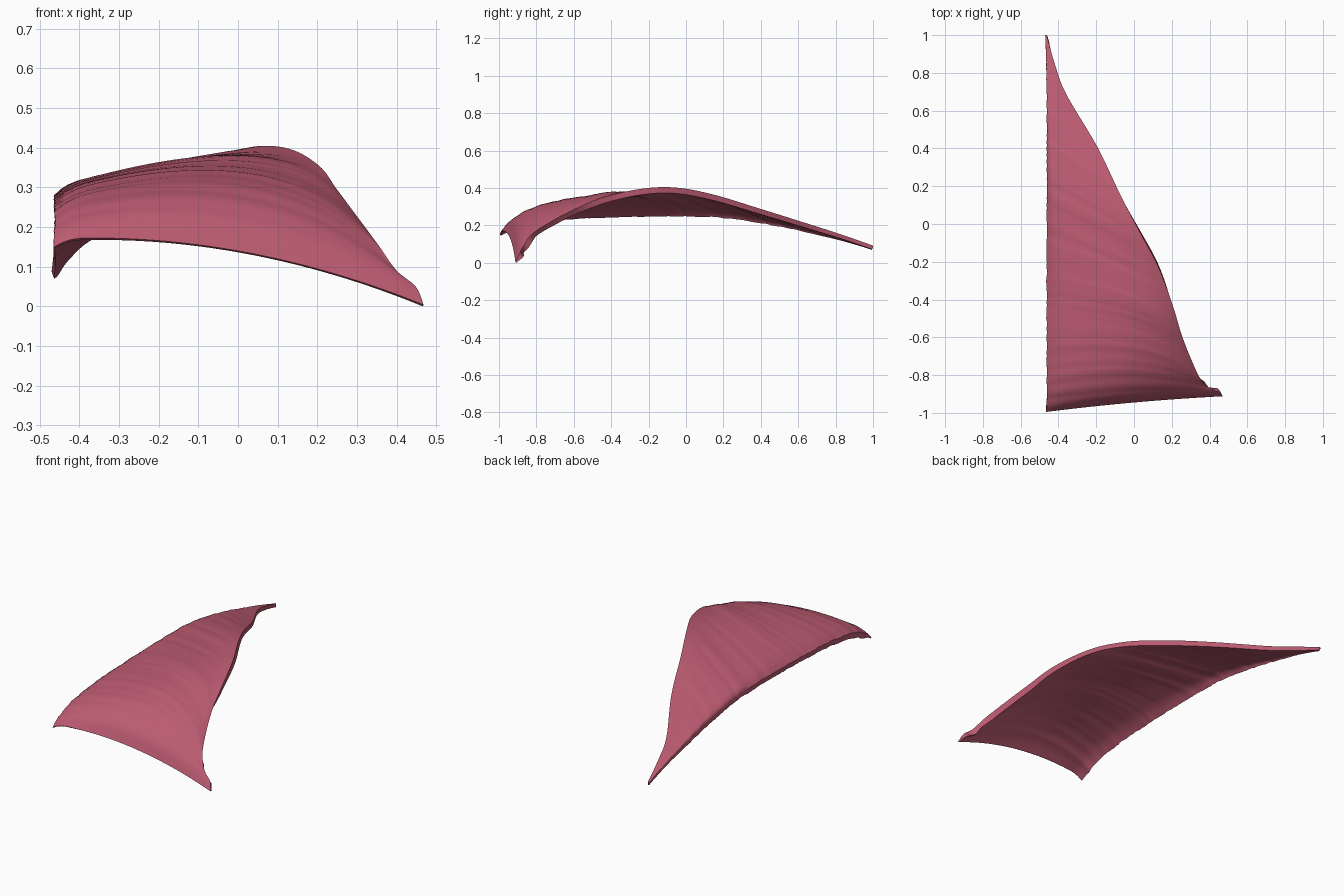
import bpy, bmesh, math, random
from mathutils import Vector

if "Cube" in bpy.data.objects:
    bpy.data.objects.remove(bpy.data.objects["Cube"])

random.seed(4)

# Fibre rows from front to back: right end, middle, left end
ROWS = [
    ((.468, -.912, .012), (0, -.945, .148), (-.465, -.995, .178)),
    ((.448, -.89, .058), (0, -.90, .232), (-.465, -.945, .22)),
    ((.40, -.87, .098), (.02, -.80, .295), (-.465, -.84, .26)),
    ((.352, -.82, .165), (.02, -.68, .337), (-.465, -.68, .285)),
    ((.30, -.71, .235), (0, -.55, .362), (-.465, -.50, .298)),
    ((.25, -.58, .302), (-.02, -.42, .386), (-.465, -.33, .304)),
    ((.205, -.43, .362), (-.08, -.28, .386), (-.465, -.15, .307)),
    ((.13, -.23, .405), (-.14, -.10, .378), (-.465, .05, .307)),
    ((.035, -.05, .41), (-.20, .08, .362), (-.465, .22, .297)),
    ((-.07, .15, .372), (-.27, .27, .325), (-.465, .40, .267)),
    ((-.195, .41, .293), (-.33, .48, .264), (-.465, .57, .228)),
    ((-.36, .69, .205), (-.41, .72, .192), (-.465, .75, .175)),
    ((-.42, .85, .153), (-.442, .865, .146), (-.466, .88, .136)),
    ((-.462, 1.0, .10), (-.466, 1.0, .098), (-.47, 1.0, .096)),
]
SUB, NU = 10, 40
LAST = (len(ROWS) - 1) * SUB


def spline(points, t):
    """Catmull-Rom point at t, measured in control points."""
    i = min(int(t), len(points) - 2)
    f = t - i
    p = [Vector(points[min(max(k, 0), len(points) - 1)]) for k in range(i - 1, i + 3)]
    return 0.5 * (2 * p[1] + (p[2] - p[0]) * f
                  + (2 * p[0] - 5 * p[1] + 4 * p[2] - p[3]) * f * f
                  + (3 * p[1] - p[0] - 3 * p[2] + p[3]) * f ** 3)


def surface(t, u):
    """Smooth upper face: t runs front to back, u from right to left."""
    r, m, l = (spline([row[k] for row in ROWS], t) for k in range(3))
    p = r * (1 - u) * (1 - 2 * u) + m * 4 * u * (1 - u) + l * u * (2 * u - 1)
    p.z -= .02 * max(0, (u - .92) / .08) ** 2 * min(1, (r.x - l.x) * 2)
    return p


def normal(t, u):
    t, u = min(max(t, .05), LAST / SUB - .3), min(max(u, .02), .9)
    du = surface(t, u + .02) - surface(t, u - .02)
    dt = surface(t + .05, u) - surface(t - .05, u)
    n = du.cross(dt).normalized()
    return n if n.z > 0 else -n


def ramp(x):
    x = min(max(x, 0), 1)
    return x * x * (3 - 2 * x)


# Upper and lower faces with shallow fibre grooves and a frayed left edge
noise = [random.uniform(-1, 1) for _ in range(LAST + 3)]
bm = bmesh.new()
top, bottom = [], []
for j in range(LAST + 1):
    t = j / SUB
    fade = ramp(t / 1.5) * ramp((LAST / SUB - t) / 4)
    groove = .003 * fade * (noise[j] + 2 * noise[j + 1] + noise[j + 2]) / 4
    fray = .006 * fade * abs(noise[j])
    thick = .008 + .024 * ramp(t / 1.2) - .012 * ramp((t - 8) / 5)
    upper, lower = [], []
    for i in range(NU + 1):
        u = i / NU
        p = surface(t, u)
        n = normal(t, u)
        p.z += groove * ramp(u * 2)
        if i == NU:
            p.x += fray
        upper.append(bm.verts.new(p))
        lower.append(bm.verts.new(p - n * thick))
    top.append(upper)
    bottom.append(lower)
for j in range(LAST):
    for i in range(NU):
        for g in (top, bottom):
            bm.faces.new((g[j][i], g[j + 1][i], g[j + 1][i + 1], g[j][i + 1]))

# Rim joining the two faces
for i in (0, NU):
    for j in range(LAST):
        bm.faces.new((top[j][i], top[j + 1][i], bottom[j + 1][i], bottom[j][i]))
for j in (0, LAST):
    for i in range(NU):
        bm.faces.new((top[j][i], top[j][i + 1], bottom[j][i + 1], bottom[j][i]))
bmesh.ops.recalc_face_normals(bm, faces=bm.faces[:])

# Rest on the ground plane
low = min(v.co.z for v in bm.verts)
for v in bm.verts:
    v.co.z -= low
mesh = bpy.data.meshes.new("muscle_sheet")
bm.to_mesh(mesh)
bm.free()
sheet = bpy.data.objects.new("muscle_sheet", mesh)
bpy.context.collection.objects.link(sheet)

# Muscle red
red = bpy.data.materials.new("muscle_red")
red.diffuse_color = (.50, .105, .165, 1)
red.use_nodes = True
red.node_tree.nodes["Principled BSDF"].inputs["Base Color"].default_value = red.diffuse_color
mesh.materials.append(red)

bpy.context.view_layer.objects.active = sheet
sheet.select_set(True)
bpy.ops.object.shade_smooth_by_angle(angle=math.radians(50))
